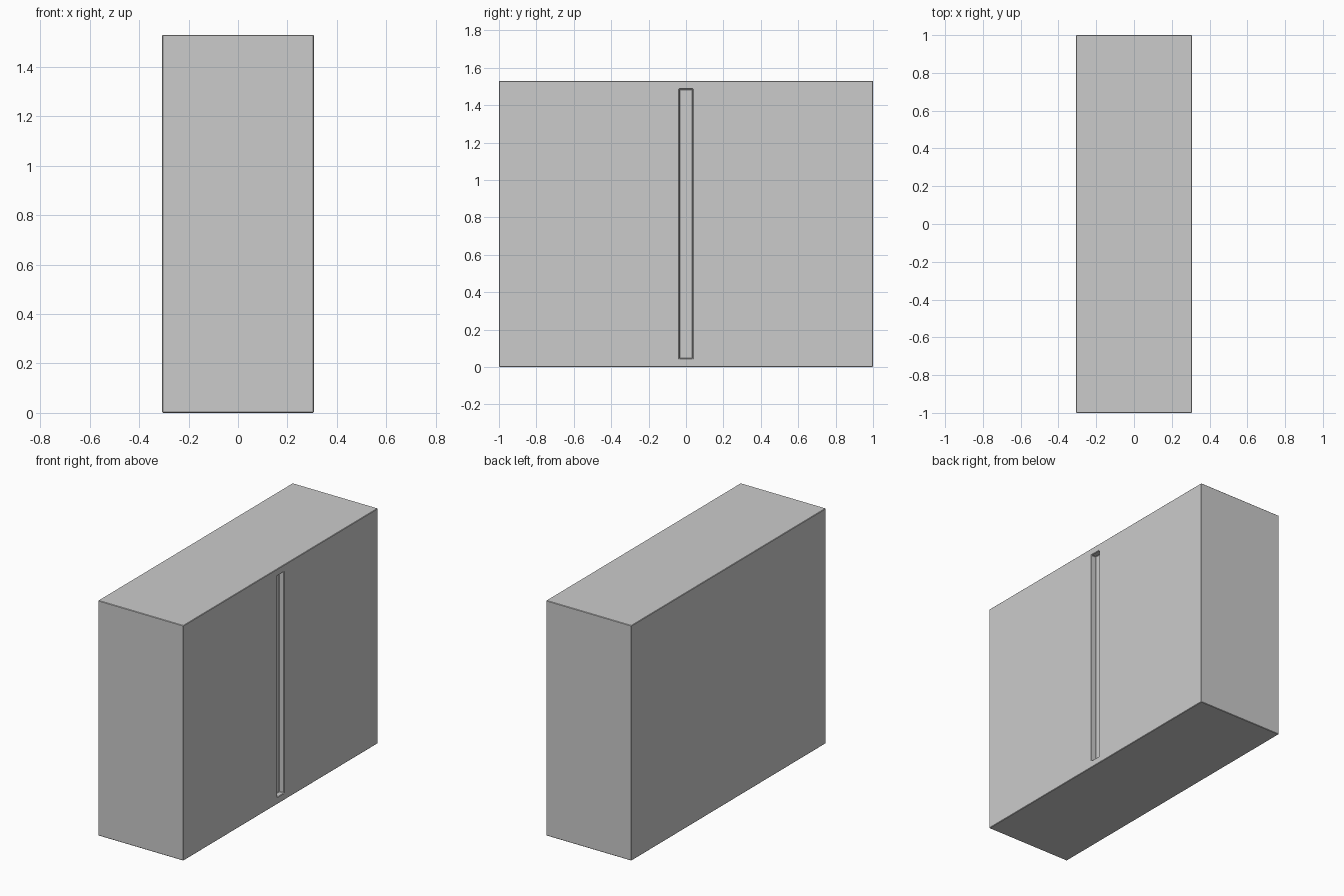
import bpy

if "Cube" in bpy.data.objects:
    bpy.data.objects.remove(bpy.data.objects["Cube"])


def box(name, x, y, z):
    """Axis-aligned box from (min, max) ranges."""
    lo, hi = zip(x, y, z)
    bpy.ops.mesh.primitive_cube_add(size=1, location=[(a + b) / 2 for a, b in zip(lo, hi)])
    ob = bpy.context.object
    ob.name = name
    ob.scale = [b - a for a, b in zip(lo, hi)]
    bpy.ops.object.transform_apply(location=True, rotation=True, scale=True)
    return ob


W, D, H = 0.307, 1.0, 1.53   # half width, half depth, height
SLOT_W, SLOT_DEPTH, MARGIN = 0.036, 0.035, 0.045

# slot cutter, then the solid body
cutter = box("slot_cutter", (W - SLOT_DEPTH, W + 0.1), (-SLOT_W, SLOT_W), (MARGIN, H - MARGIN))
body = box("cabinet_body", (-W, W), (-D, D), (0, H))

# recessed vertical slot in the right face
cut = body.modifiers.new("slot", 'BOOLEAN')
cut.operation = 'DIFFERENCE'
cut.solver = 'EXACT'
cut.object = cutter

# slightly eased edges
bev = body.modifiers.new("eased_edges", 'BEVEL')
bev.width = 0.003
bev.segments = 1
bev.limit_method = 'ANGLE'

for m in ("slot", "eased_edges"):
    bpy.ops.object.modifier_apply(modifier=m)
bpy.data.objects.remove(cutter, do_unlink=True)
